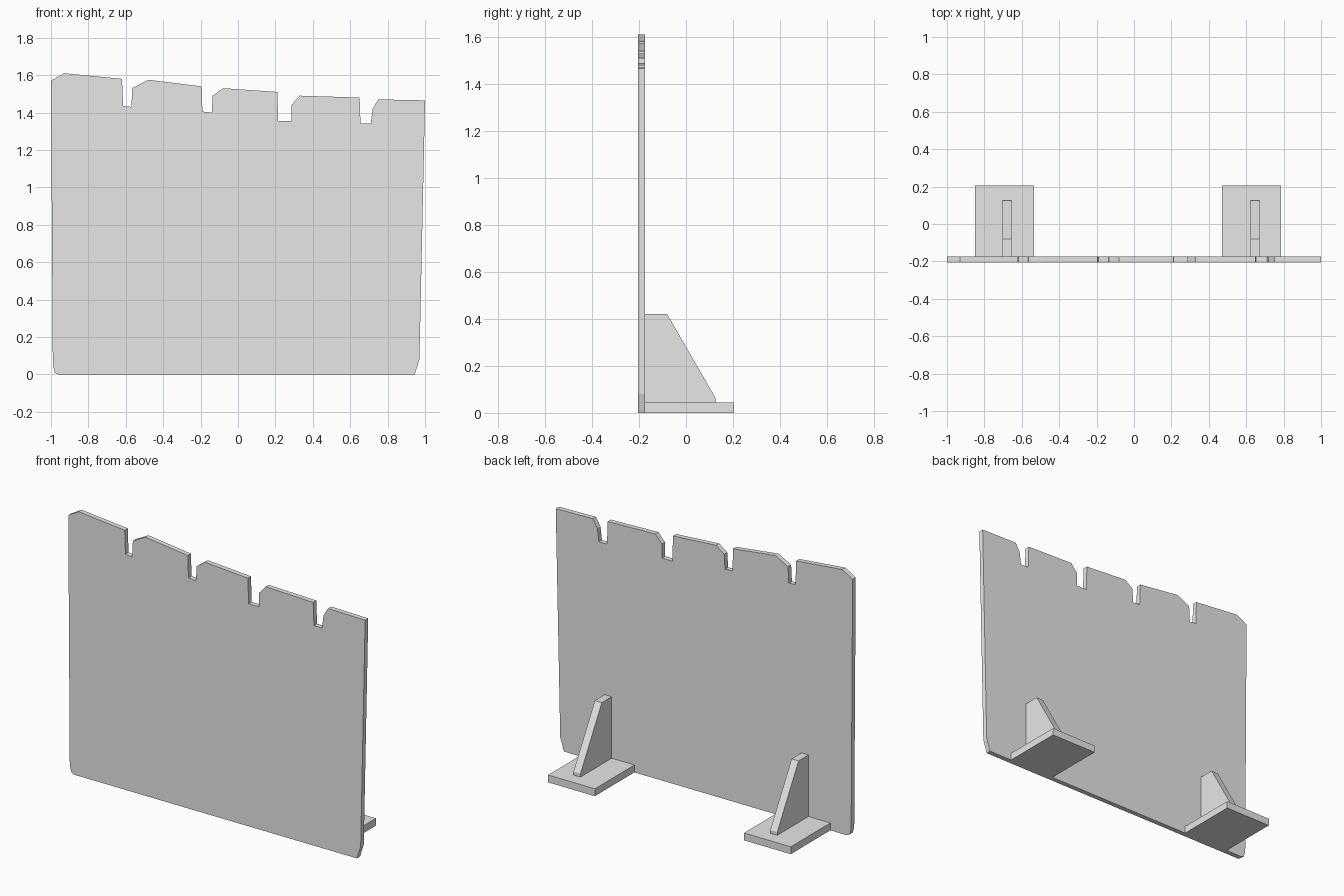
import bpy
import bmesh
from mathutils import Vector

default_cube = bpy.data.objects.get("Cube")
if default_cube:
    bpy.data.objects.remove(default_cube, do_unlink=True)

# Single plain grey finish
grey = bpy.data.materials.new("plain_grey")
grey.use_nodes = True
colour = (0.8, 0.8, 0.8, 1.0)
grey.diffuse_color = colour
grey.node_tree.nodes["Principled BSDF"].inputs["Base Color"].default_value = colour


def extrude_profile(name, points, depth):
    """Fill a closed flat outline and give it thickness along the depth vector."""
    bm = bmesh.new()
    face = bm.faces.new([bm.verts.new(p) for p in points])
    result = bmesh.ops.extrude_face_region(bm, geom=[face])
    moved = [v for v in result["geom"] if isinstance(v, bmesh.types.BMVert)]
    bmesh.ops.translate(bm, verts=moved, vec=Vector(depth))
    bmesh.ops.recalc_face_normals(bm, faces=bm.faces)
    mesh = bpy.data.meshes.new(name)
    bm.to_mesh(mesh)
    bm.free()
    mesh.materials.append(grey)
    obj = bpy.data.objects.new(name, mesh)
    bpy.context.collection.objects.link(obj)
    return obj


FRONT, BACK, REAR = -0.205, -0.175, 0.205
FOOT_TOP = 0.045

# Upright panel: sloping top edge with four notches, clipped lower corners
top_edge = [
    (-1, 1.57), (-0.93, 1.61),
    (-0.62, 1.58), (-0.615, 1.435), (-0.57, 1.43), (-0.565, 1.53), (-0.48, 1.575),
    (-0.195, 1.54), (-0.19, 1.405), (-0.14, 1.4), (-0.135, 1.49), (-0.08, 1.53),
    (0.21, 1.51), (0.215, 1.355), (0.285, 1.355), (0.285, 1.44), (0.33, 1.49),
    (0.65, 1.48), (0.655, 1.34), (0.71, 1.34), (0.72, 1.42), (0.75, 1.47),
    (1, 1.465),
]
lower_edge = [(0.97, 0.08), (0.945, 0), (-0.96, 0), (-0.98, 0.01), (-0.99, 0.05)]
extrude_profile("panel", [(x, FRONT, z) for x, z in top_edge + lower_edge],
                (0, BACK - FRONT, 0))

# Rear supports: a flat foot plate with a sloping brace on each side
brace_profile = [(BACK, FOOT_TOP), (BACK, 0.42), (-0.08, 0.42),
                 (0.125, 0.065), (0.125, FOOT_TOP)]
foot_width, brace_width = 0.315, 0.047
for side, foot_x, brace_x in (("right", -0.692, -0.679), ("left", 0.628, 0.647)):
    x = foot_x - foot_width / 2
    extrude_profile(side + "_foot",
                    [(x, BACK, 0), (x, REAR, 0), (x, REAR, FOOT_TOP), (x, BACK, FOOT_TOP)],
                    (foot_width, 0, 0))
    x = brace_x - brace_width / 2
    extrude_profile(side + "_brace", [(x, y, z) for y, z in brace_profile],
                    (brace_width, 0, 0))
